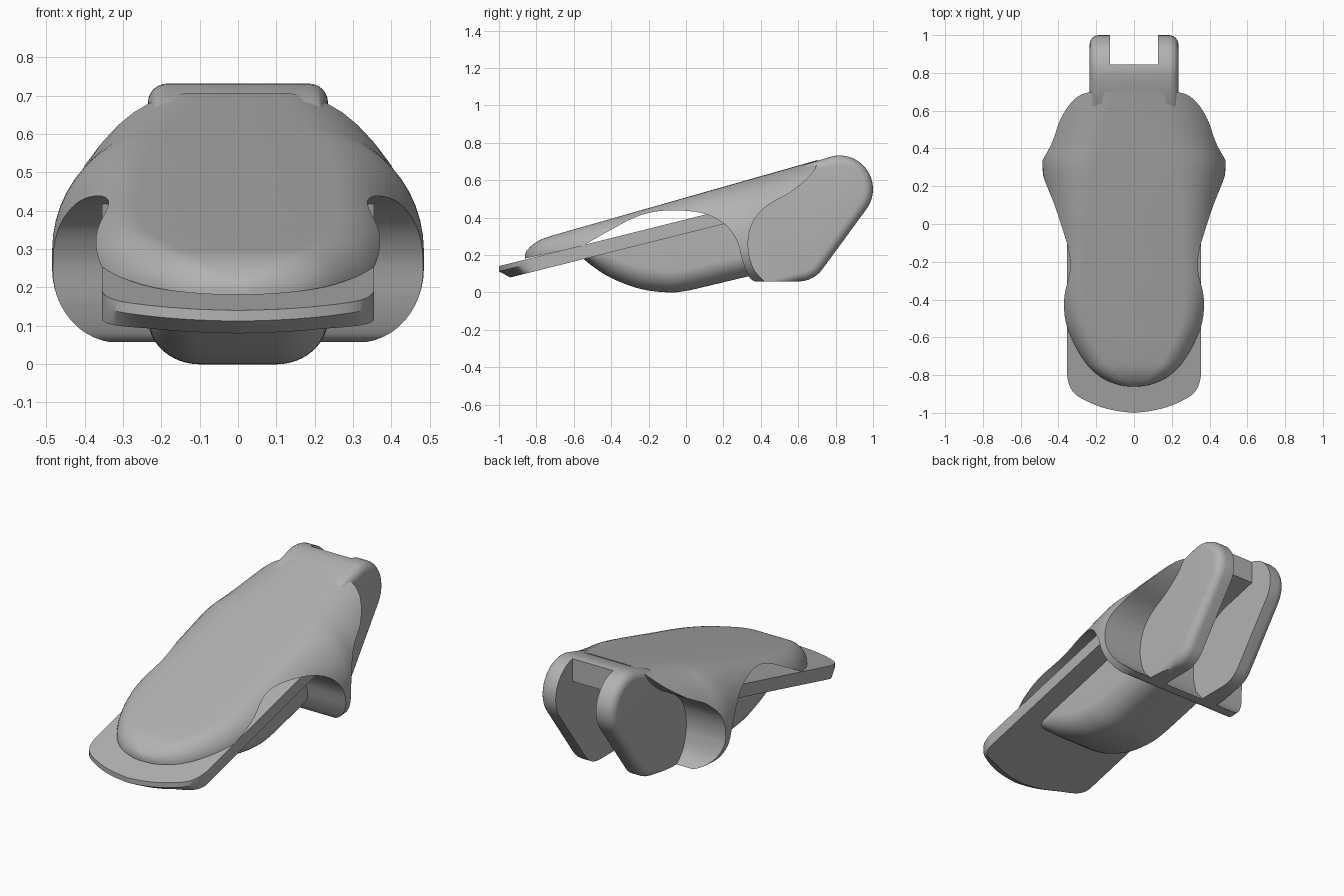
import bpy, bmesh, math

old = bpy.data.objects.get("Cube")
if old:
    bpy.data.objects.remove(old)

grey = bpy.data.materials.new("plain_grey")
grey.use_nodes = True
colour = (0.45, 0.45, 0.45, 1)
grey.diffuse_color = colour
grey.node_tree.nodes["Principled BSDF"].inputs["Base Color"].default_value = colour


def spline(rows, steps):
    """Catmull-Rom through rows of numbers."""
    out = []
    for i in range(len(rows) - 1):
        p0, p1 = rows[max(i - 1, 0)], rows[i]
        p2, p3 = rows[i + 1], rows[min(i + 2, len(rows) - 1)]
        for s in range(steps):
            t = s / steps
            out.append([b + 0.5 * t * (c - a + t * (2 * a - 5 * b + 4 * c - d
                        + t * (3 * (b - c) + d - a)))
                        for a, b, c, d in zip(p0, p1, p2, p3)])
    return out + [list(rows[-1])]


def finish(name, bm):
    bmesh.ops.recalc_face_normals(bm, faces=bm.faces)
    mesh = bpy.data.meshes.new(name)
    bm.to_mesh(mesh)
    bm.free()
    mesh.materials.append(grey)
    ob = bpy.data.objects.new(name, mesh)
    bpy.context.collection.objects.link(ob)
    return ob


def loft(name, rings):
    """Skin closed rings of equal length and cap the ends."""
    bm = bmesh.new()
    loops = [[bm.verts.new(p) for p in ring] for ring in rings]
    n = len(loops[0])
    for a, b in zip(loops, loops[1:]):
        for i in range(n):
            j = (i + 1) % n
            bm.faces.new((a[i], a[j], b[j], b[i]))
    bm.faces.new(loops[0])
    bm.faces.new(loops[-1])
    return finish(name, bm)


def prism(name, outline, x0, x1):
    return loft(name, [[(x, y, z) for y, z in outline] for x in (x0, x1)])


def mirrored(half, y):
    """Closed ring from a half section that starts and ends on x = 0."""
    return [(x, y, z) for x, z in half] + [(-x, y, z) for x, z in half[-2:0:-1]]


def boolean(ob, cutter, operation):
    mod = ob.modifiers.new("cut", "BOOLEAN")
    mod.operation, mod.solver, mod.object = operation, "EXACT", cutter
    bpy.context.view_layer.objects.active = ob
    bpy.ops.object.modifier_apply(modifier=mod.name)
    bpy.data.objects.remove(cutter)


def smooth(ob, angle=32):
    bpy.ops.object.select_all(action="DESELECT")
    ob.select_set(True)
    bpy.context.view_layer.objects.active = ob
    bpy.ops.object.shade_smooth_by_angle(angle=math.radians(angle))


quarter = [math.pi / 2 * i / 12 for i in range(13)]

# Domed shell: y, top height, flat half width, full half width, shoulder depth
stations = [
    (-.86, .205, 0.005, .03, .01), (-.85, .225, .03, .085, .03),
    (-.82, .255, .07, .16, .06), (-.77, .285, .12, .225, .08),
    (-.7, .308, .17, .28, .1), (-.6, .337, .22, .335, .12),
    (-.5, .365, .25, .372, .13), (-.35, .408, .26, .415, .18),
    (-.1, .479, .25, .44, .24), (.1, .536, .24, .46, .27),
    (.3, .593, .21, .485, .3), (.42, .627, .17, .475, .33),
    (.55, .664, .14, .46, .35), (.7, .707, .11, .43, .35), (.78, .73, .1, .42, .35)]
rings = []
for y, top, flat, wide, deep in spline(stations, 4):
    side = wide - flat
    low = min(.25, top - deep - .01)
    foot = wide * .64
    half = [(0, top)]
    half += [(flat + side * math.sin(a), top - deep * (1 - math.cos(a))) for a in quarter]
    half += [(foot + (wide - foot) * math.cos(a), low - (low - .055) * math.sin(a))
             for a in quarter]
    half.append((0, .055))
    rings.append(mirrored(half, y))
shell = loft("shell", rings)

# Side outline of the shell: front arch, thin wall, rear pocket
arch = spline([(-.55, .25), (-.4, .335), (-.25, .41), (-.1, .438), (.08, .425),
               (.2, .37), (.27, .28), (.305, .16), (.34, .08), (.37, .058)], 5)
pocket = spline([(.42, .058), (.36, .13), (.332, .25), (.355, .37), (.43, .46),
                 (.55, .53), (.64, .6), (.69, .66), (.705, .72)], 5)
outline = [(-.9, .172)] + arch + pocket + [(.7, .9), (-.9, .9)]
boolean(shell, prism("shell_outline", outline, -.7, .7), "INTERSECT")
smooth(shell)

# Rear hinge lugs: one rounded block, slotted in the middle
lug_side = [(.4, .058), (.6, .058)]
lug_side += [(.6 + .16 * math.sin(a), .218 - .16 * math.cos(a))
             for a in [math.radians(d) for d in range(10, 56, 9)]]
lug_side += [(.82 + .18 * math.cos(a), .552 + .18 * math.sin(a))
             for a in [math.radians(d) for d in range(-35, 107, 9)]]
lug_side += [(.64, .685), (.56, .62), (.42, .49), (.345, .37), (.322, .25), (.345, .13)]
lugs = prism("hinge_lugs", lug_side, -.235, .235)
bm = bmesh.new()
bm.from_mesh(lugs.data)
rim = [e for e in bm.edges
       if abs(e.verts[0].co.x - e.verts[1].co.x) < .01
       and min(v.co.y for v in e.verts) > .5
       and not (e.verts[0].co.y < .7 and e.verts[0].co.z > .4 and e.verts[1].co.y < .7)]
bmesh.ops.bevel(bm, geom=rim, offset=.05, segments=6, profile=.5, affect="EDGES")
bm.to_mesh(lugs.data)
bm.free()
slot = [(.43, -.1), (.42, .065), (.37, .13), (.342, .25), (.365, .37), (.44, .46),
        (.6, .54), (.845, .6), (.845, 1), (1.2, 1), (1.2, -.1)]
boolean(lugs, prism("slot_cutter", slot, -.128, .128), "DIFFERENCE")
smooth(lugs)

# Flat sloping tongue with a rounded, undercut front
front = spline([(.355, -.8), (.34, -.86), (.3, -.91), (.2, -.96), (.1, -.988), (0, -1)], 4)
front = front + [(-x, y) for x, y in front[-2::-1]]
plan = [(.355, .22)] + front + [(-.355, .22)]


def tongue_top(y):
    return .14 + .25 * (y + 1)


tongue_rings = []
for drop, back in ((0, 0), (.028, 0), (.075, .06)):
    tongue_rings.append([(x, y + back * min(1, max(0, (-.8 - y) / .15)),
                          tongue_top(y + back * min(1, max(0, (-.8 - y) / .15))) - drop)
                         for x, y in plan])
smooth(loft("tongue", tongue_rings), 25)

# Rounded belly under the tongue
keel = spline([(-.56, .19), (-.5, .14), (-.4, .077), (-.25, .02), (-.1, 0),
               (0, .008), (.15, .042), (.35, .09)], 5)
rings = []
for y, z in keel:
    top = tongue_top(y) - .04
    r = min(.12, (top - z) * .8)
    half = [(0, z), (.1, z)]
    half += [(.1 + .135 * math.sin(a), z + r * (1 - math.cos(a))) for a in quarter[1:]]
    half += [(.235, top), (0, top)]
    rings.append(mirrored(half, y))
smooth(loft("belly", rings))
